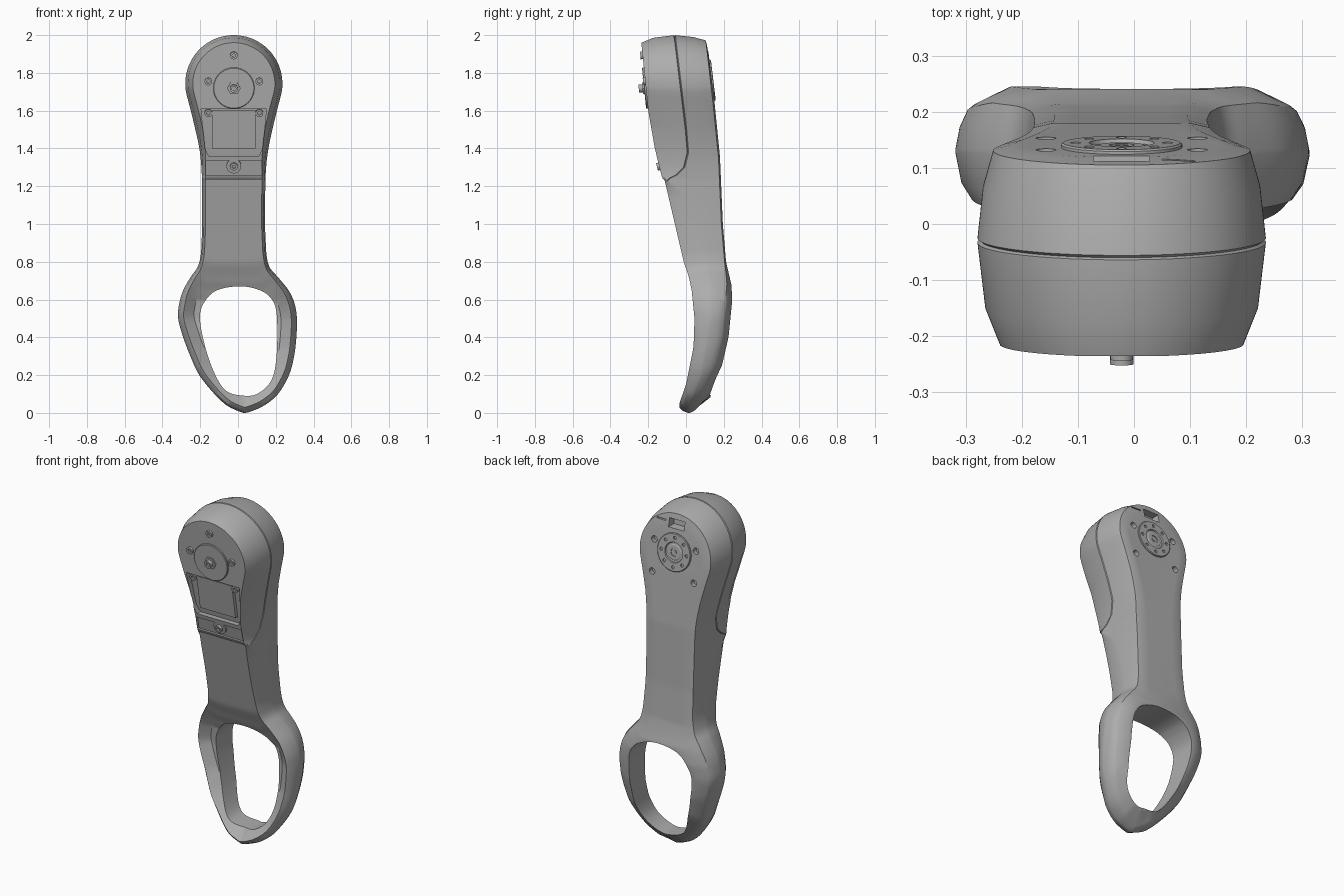
import bpy, bmesh, math
from mathutils import Vector, Matrix

cube = bpy.data.objects.get("Cube")
if cube:
    bpy.data.objects.remove(cube, do_unlink=True)

grey = bpy.data.materials.new("matte grey")
grey.use_nodes = True
grey.diffuse_color = (0.42, 0.42, 0.42, 1)
grey.node_tree.nodes["Principled BSDF"].inputs["Base Color"].default_value = (0.42, 0.42, 0.42, 1)

CX = -0.022  # axis of the head and arm

# Side profiles: (height, depth), from top to bottom
FRONT = [(1.945, -.235), (1.6, -.2), (1.4, -.165), (1.245, -.127), (1.235, -.114), (.8, -.012),
         (.72, .015), (.65, .03), (.5, .045), (.35, .04), (.15, 0), (.05, -.035)]
BACK = [(1.985, .11), (1.65, .15), (1.35, .18), (1, .195), (.8, .212), (.68, .24), (.6, .245),
        (.4, .225), (.25, .19), (.06, .12), (.01, .07)]
SEAM = [(2, -.06), (1.5, 0), (1.38, .01), (1.3, -.01), (1.26, -.05), (1.235, -.1), (1.15, 0),
        (1, .05), (.7, .13), (.5, .13), (.2, .08), (.05, .02), (0, .015)]
RIM = [(1.5, .04), (1.25, .018), (.8, .018), (.6, .03)]
RING = [(.8, 0), (.62, 1)]


def at(profile, z):
    """Linear lookup of a profile at a height."""
    if z >= profile[0][0]:
        return profile[0][1]
    for (z0, v0), (z1, v1) in zip(profile, profile[1:]):
        if z >= z1:
            return v0 + (v1 - v0) * (z0 - z) / (z0 - z1)
    return profile[-1][1]


def smooth(points, steps, closed=False):
    """Catmull-Rom curve through the points."""
    p = [Vector(q) for q in points]
    n = len(p)
    get = (lambda i: p[i % n]) if closed else (lambda i: p[max(0, min(n - 1, i))])
    out = []
    for i in range(n if closed else n - 1):
        a, b, c, d = (get(i + k) for k in (-1, 0, 1, 2))
        for s in range(steps):
            t = s / steps
            out.append(0.5 * (2 * b + (c - a) * t + (2 * a - 5 * b + 4 * c - d) * t * t
                              + (3 * b - a - 3 * c + d) * t ** 3))
    return out if closed else out + [p[-1]]


def make(name, bm):
    """Weld the mesh, turn its faces outward and link it."""
    bmesh.ops.remove_doubles(bm, verts=bm.verts, dist=1e-6)
    bm.normal_update()
    bmesh.ops.recalc_face_normals(bm, faces=bm.faces)
    if bm.calc_volume(signed=True) < 0:
        bmesh.ops.reverse_faces(bm, faces=bm.faces)
    mesh = bpy.data.meshes.new(name)
    bm.to_mesh(mesh)
    bm.free()
    obj = bpy.data.objects.new(name, mesh)
    bpy.context.collection.objects.link(obj)
    mesh.materials.append(grey)
    return obj


def select(obj):
    bpy.ops.object.select_all(action='DESELECT')
    obj.select_set(True)
    bpy.context.view_layer.objects.active = obj


def shade(obj):
    select(obj)
    bpy.ops.object.shade_smooth_by_angle(angle=math.radians(28))


def cut(obj, cutters):
    """Subtract each cutter with the first solver that keeps the part whole."""
    select(obj)
    for c in cutters:
        c.hide_render = True
        mod = obj.modifiers.new("cut", 'BOOLEAN')
        mod.operation, mod.object = 'DIFFERENCE', c
        for solver in ('EXACT', 'MANIFOLD', 'FLOAT'):
            mod.solver = solver
            bpy.context.view_layer.update()
            result = obj.evaluated_get(bpy.context.evaluated_depsgraph_get()).data
            heights = [v.co.z for v in result.vertices]
            old = [v.co.z for v in obj.data.vertices]
            if heights and max(heights) - min(heights) > .95 * (max(old) - min(old)):
                bpy.ops.object.modifier_apply(modifier=mod.name)
                break
        else:
            obj.modifiers.remove(mod)
        bpy.data.objects.remove(c, do_unlink=True)


def lathe(name, x, z, profile, face=FRONT, sides=32):
    """Turned part of (radius, height) points standing on a body face."""
    bm = bmesh.new()
    pts = [bm.verts.new((r, 0, h)) for r, h in profile]
    edges = [bm.edges.new(e) for e in zip(pts, pts[1:])]
    bmesh.ops.spin(bm, geom=pts + edges, axis=(0, 0, 1), cent=(0, 0, 0), steps=sides, angle=math.tau)
    slope = (at(face, z + .03) - at(face, z - .03)) / .06
    normal = Vector((0, -1, slope) if face is FRONT else (0, 1, -slope))
    turn = normal.to_track_quat('Z', 'Y').to_matrix().to_4x4()
    bm.transform(Matrix.Translation((x, at(face, z), z)) @ turn)
    return make(name, bm)


def slab(name, rows, near, far, face=FRONT):
    """Block of (height, left, right) rows following a body face."""
    bm = bmesh.new()
    loops = []
    for z, xl, xr in rows:
        y = at(face, z)
        loops.append([bm.verts.new(c) for c in ((xl, y + near, z), (xr, y + near, z),
                                                (xr, y + far, z), (xl, y + far, z))])
    for a, b in zip(loops, loops[1:]):
        for k in range(4):
            bm.faces.new((a[k], a[k - 1], b[k - 1], b[k]))
    bm.faces.new(loops[0])
    bm.faces.new(loops[-1])
    return make(name, bm)


# Outline rows (height, left, right): round head, waisted arm, wide lopsided loop
rows = []
for i in range(11):
    a = .06 + i * .17
    rows.append((1.743 + .257 * math.cos(a), CX - .257 * math.sin(a), CX + .257 * math.sin(a)))
rows += [(1.6, -.25, .206), (1.5, -.226, .182), (1.42, -.208, .165), (1.35, -.198, .154),
         (1.3, -.194, .149), (1.25, -.191, .146), (1.2, -.19, .145), (1.12, -.19, .143),
         (1, -.19, .143), (.9, -.193, .147), (.83, -.198, .152), (.77, -.215, .168),
         (.72, -.25, .21), (.65, -.29, .267), (.58, -.311, .299), (.5, -.317, .312),
         (.4, -.29, .309), (.3, -.252, .297), (.2, -.205, .27), (.1, -.125, .212),
         (.04, -.06, .14), (.01, 0, .075), (0, .03, .04)]
rows = smooth(rows, 5)


def side_points(column, sign):
    """Every outline point of one side as a list of layers, front to back."""
    line = [Vector((r[column], r[0])) for r in rows]
    result = []
    for i, p in enumerate(line):
        d = (line[min(i + 1, len(line) - 1)] - line[max(i - 1, 0)]).normalized()
        inward = Vector((-d.y, d.x)) * sign
        base, ring, rim = p.y, at(RING, p.y), at(RIM, p.y)
        s = at(SEAM, base)
        groove = .006 if base > 1.238 else 0
        place = lambda inset: p + inward * inset
        f = at(FRONT, place(rim).y)
        b = at(BACK, place(rim).y) - .008 - .027 * ring
        inner = place(.085)
        layers = [(.085, at(FRONT, inner.y) + .04 * ring), (rim, f), (rim * .35, f + (s - f) * .35),
                  (0, s - .004), (groove, s), (0, s + .004), (rim * .25, s + (b - s) * .6),
                  (rim * .7, b), (rim * .7 + .025 * (1 - ring) + .01, b + .008),
                  (.085, at(BACK, inner.y))]
        result.append([(place(n).x, y, place(n).y) for n, y in layers])
    return result


# Main body
bm = bmesh.new()
left, right = ([[bm.verts.new(c) for c in layers] for layers in side_points(col, sign)]
               for col, sign in ((1, 1), (2, -1)))
loops = [l + r[::-1] for l, r in zip(left, right)]
for a, b in zip(loops, loops[1:]):
    for k in range(len(a)):
        bm.faces.new((a[k - 1], a[k], b[k], b[k - 1]))
for l, r in ((left[0], right[0]), (left[-1], right[-1])):
    for k in range(len(l) - 1):
        bm.faces.new((l[k], l[k + 1], r[k + 1], r[k]))
body = make("body", bm)

# Opening through the loop
hole = smooth([(-.2, .48), (-.187, .57), (-.12, .645), (0, .67), (.1, .655), (.172, .61), (.205, .52),
               (.204, .3), (.175, .17), (.1, .1), (.02, .092), (-.06, .115), (-.115, .19),
               (-.165, .32)], 6, True)
bm = bmesh.new()
ends = [[bm.verts.new((p.x, y, p.y)) for p in hole] for y in (-.5, .5)]
for k in range(len(hole)):
    bm.faces.new((ends[0][k - 1], ends[0][k], ends[1][k], ends[1][k - 1]))
bm.faces.new(ends[0])
bm.faces.new(ends[1])
cutters = [make("opening_cutter", bm)]

# Recesses in the front cover and pockets in the back
cutters.append(slab("panel_cutter", [(1.608, -.195, .15), (1.4, -.175, .13), (1.36, -.155, .11)], -.1, .03))
cutters.append(slab("foot_cutter", [(1.335, -.168, .124), (1.256, -.172, .128)], -.1, .014))
cutters.append(slab("port_cutter", [(1.94, CX - .05, CX + .05), (1.89, CX - .05, CX + .05)], .1, -.05, BACK))
cutters.append(slab("slit_cutter", [(1.925, .05, .11), (1.918, .05, .11)], .05, -.015, BACK))
for x in (CX - .135, CX + .135):
    for z in (1.8, 1.62):
        cutters.append(lathe("bolt_hole_cutter", x, z, [(0, .05), (.018, .05), (.018, -.03), (0, -.03)], BACK))
cut(body, cutters)
shade(body)

# Front cover hardware
shade(slab("window_plate", [(1.6, CX - .115, CX + .115), (1.4, CX - .115, CX + .115)], .01, .04))
shade(lathe("front_disc", CX, 1.72, [(0, .01), (.106, .01), (.109, .007), (.109, -.02), (0, -.02)], sides=64))
shade(lathe("front_hub", CX, 1.72, [(0, .018), (.036, .018), (.036, 0), (0, 0)], sides=6))
shade(lathe("front_shaft", CX, 1.72, [(0, .03), (.011, .03), (.011, .038), (.021, .038), (.021, 0), (0, 0)]))
screw = [(0, .003), (.009, .003), (.009, .012), (.02, .012), (.02, -.035), (0, -.035)]
shade(lathe("top_screw", CX, 1.893, screw))
for x in (CX - .135, CX + .135):
    shade(lathe("side_screw", x, 1.755, screw))
    shade(lathe("panel_screw", x, 1.585, [(r, h - .015) for r, h in screw]))
shade(lathe("foot_boss", CX, 1.305, [(0, -.003), (.039, -.003), (.039, -.03), (0, -.03)]))
shade(lathe("foot_screw", CX, 1.305, screw))

# Back output disc with a circle of holes and a stepped hub
disc = lathe("back_disc", CX, 1.76, [(0, -.012), (.022, -.012), (.022, .004), (.04, .004), (.045, .001),
             (.055, .001), (.058, .008), (.104, .008), (.108, .005), (.108, -.03), (0, -.03)], BACK, 64)
holes = []
for k in range(8):
    a = math.tau * k / 8
    holes.append(lathe("small_hole_cutter", CX + .082 * math.cos(a), 1.76 + .082 * math.sin(a),
                       [(0, .03), (.009, .03), (.009, -.01), (0, -.01)], BACK, 16))
cut(disc, holes)
shade(disc)
shade(lathe("back_hub", CX, 1.76, [(0, .004), (.012, .004), (.012, -.02), (0, -.02)], BACK))
